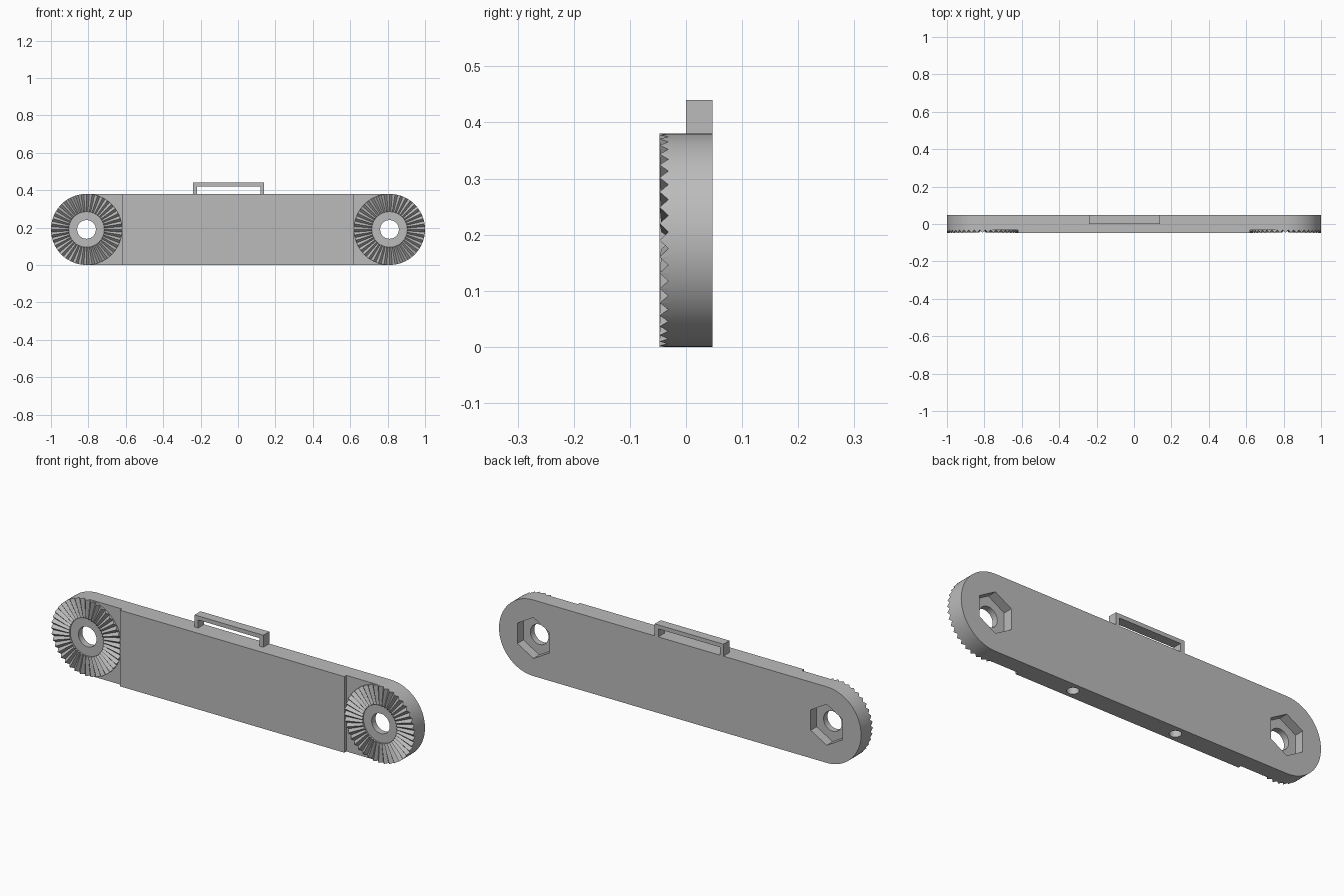
import bpy, bmesh
from math import pi, cos, sin, radians

cube = bpy.data.objects.get("Cube")
if cube:
    bpy.data.objects.remove(cube, do_unlink=True)

R = 0.19            # half height of the arm, radius of its round ends
CX = 1 - R          # x of the end centres
FRONT, BACK, FLOOR = -0.047, 0.047, -0.031
TEETH = 40

grey = bpy.data.materials.new("plain grey")
grey.use_nodes = True
colour = (0.5, 0.5, 0.5, 1)
grey.diffuse_color = colour
grey.node_tree.nodes["Principled BSDF"].inputs["Base Color"].default_value = colour


def finish(name, bm):
    bmesh.ops.recalc_face_normals(bm, faces=bm.faces)
    mesh = bpy.data.meshes.new(name)
    bm.to_mesh(mesh)
    bm.free()
    mesh.materials.append(grey)
    ob = bpy.data.objects.new(name, mesh)
    bpy.context.collection.objects.link(ob)
    return ob


def extrude_y(name, outline, y0, y1):
    """Prism from an (x, z) outline."""
    bm = bmesh.new()
    face = bm.faces.new([bm.verts.new((x, y0, z)) for x, z in outline])
    moved = bmesh.ops.extrude_face_region(bm, geom=[face])["geom"]
    verts = [v for v in moved if isinstance(v, bmesh.types.BMVert)]
    bmesh.ops.translate(bm, verts=verts, vec=(0, y1 - y0, 0))
    return finish(name, bm)


def arc(cx, cz, r, start, end, n, closed=False):
    steps = n if closed else n + 1
    return [(cx + r * cos(start + (end - start) * i / n),
             cz + r * sin(start + (end - start) * i / n)) for i in range(steps)]


def rect(x0, x1, z0, z1):
    return [(x0, z0), (x1, z0), (x1, z1), (x0, z1)]


def cut(target, cutter):
    mod = target.modifiers.new("cut", 'BOOLEAN')
    mod.operation, mod.solver, mod.object = 'DIFFERENCE', 'EXACT', cutter
    bpy.context.view_layer.objects.active = target
    bpy.ops.object.modifier_apply(modifier=mod.name)
    bpy.data.objects.remove(cutter, do_unlink=True)


# Arm with round ends
arm = extrude_y("arm", arc(CX, R, R, -pi / 2, pi / 2, 48)
                + arc(-CX, R, R, pi / 2, 3 * pi / 2, 48), FRONT, BACK)

for s in (-1, 1):
    # Stepped-down seat for the tooth ring, bolt hole and hexagonal nut pocket
    inner, outer = sorted((s * (CX - R), s * 1.2))
    cut(arm, extrude_y("seat_cutter", rect(inner, outer, -0.1, 0.5), -0.2, FLOOR))
    cut(arm, extrude_y("bolt_cutter", arc(s * CX, R, 0.05, 0, 2 * pi, 40, True), -0.2, 0.2))
    cut(arm, extrude_y("nut_cutter",
                       arc(s * CX, R, 0.102, pi / 6, pi / 6 + 2 * pi, 6, True), 0.0, 0.2))

# Blind round holes in the underside
for x in (-0.23, 0.34):
    bm = bmesh.new()
    bmesh.ops.create_cone(bm, cap_ends=True, segments=32, radius1=0.027,
                          radius2=0.027, depth=0.2)
    bmesh.ops.translate(bm, verts=bm.verts, vec=(x, 0, 0))
    cut(arm, finish("hole_cutter", bm))

bpy.ops.object.select_all(action='DESELECT')
arm.select_set(True)
bpy.context.view_layer.objects.active = arm
bpy.ops.object.shade_smooth_by_angle(angle=radians(25))


def tooth_ring(name, cx):
    """Ring of radial V teeth, flattening toward the hub."""
    bm = bmesh.new()
    rows = []
    for i in range(2 * TEETH):
        a = pi * i / TEETH
        ridge = i % 2 == 0
        y_out = FRONT if ridge else FLOOR - 0.0005
        y_in = FRONT + 0.003 if ridge else FLOOR - 0.003
        rows.append([bm.verts.new((cx + r * cos(a), y, R + r * sin(a)))
                     for r, y in ((0.095, FLOOR), (0.095, y_in),
                                  (R, y_out), (R, FLOOR))])
    for i, row in enumerate(rows):
        nxt = rows[(i + 1) % len(rows)]
        for k in range(4):
            m = (k + 1) % 4
            bm.faces.new((row[k], row[m], nxt[m], nxt[k]))
    return finish(name, bm)


tooth_ring("left_tooth_ring", CX)
tooth_ring("right_tooth_ring", -CX)

# Strap loop on the top edge
x0, x1, top, t = -0.24, 0.14, 0.44, 0.02
base = 2 * R - 0.005
extrude_y("strap_loop", [(x0, base), (x0 + t, base), (x0 + t, top - t), (x1 - t, top - t),
                         (x1 - t, base), (x1, base), (x1, top), (x0, top)], 0, BACK)
